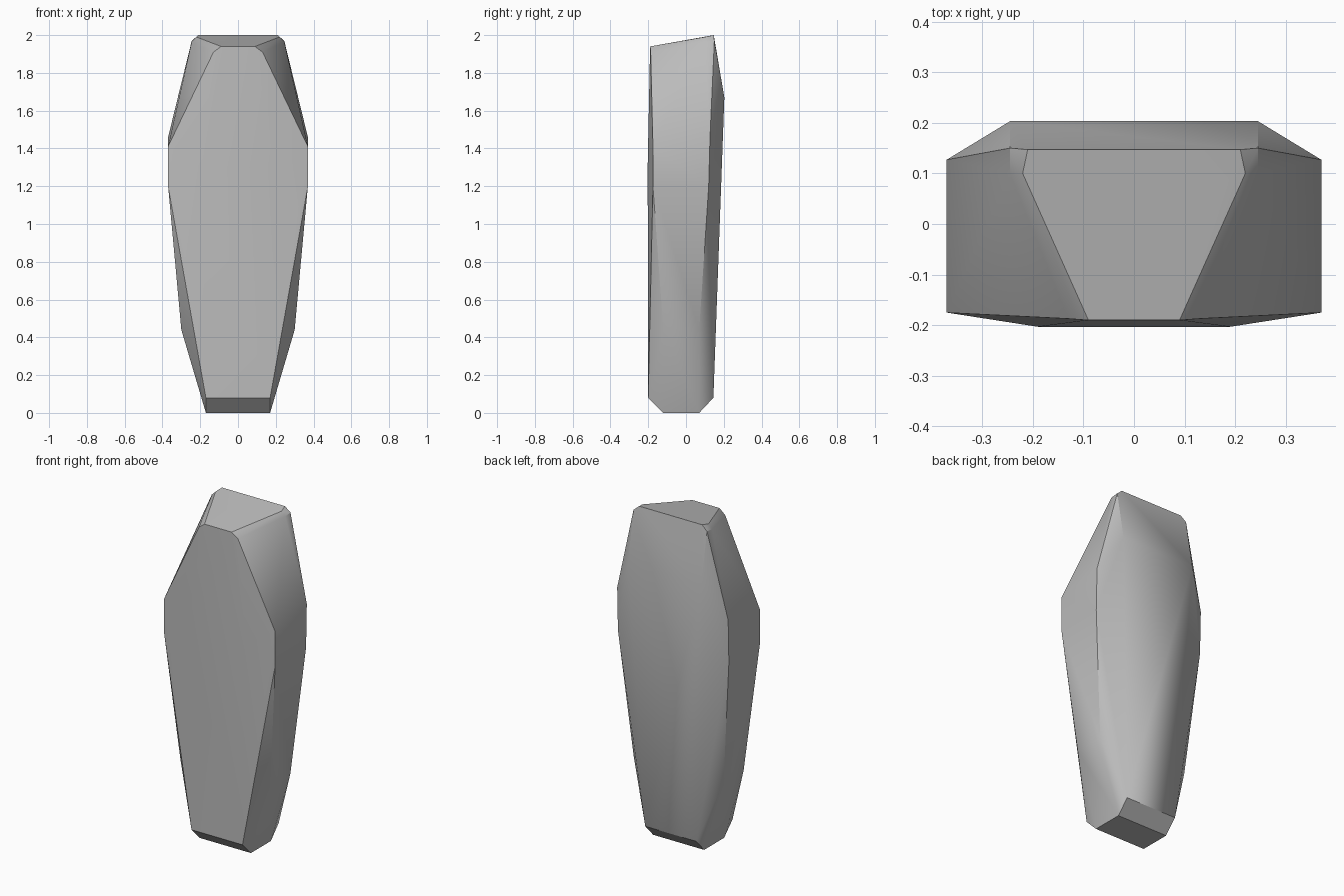
import bpy
import bmesh
from math import radians

cube = bpy.data.objects.get("Cube")
if cube:
    bpy.data.objects.remove(cube, do_unlink=True)


def make_material(name, grey):
    mat = bpy.data.materials.new(name)
    mat.use_nodes = True
    colour = (grey, grey, grey, 1)
    mat.diffuse_color = colour
    mat.node_tree.nodes["Principled BSDF"].inputs["Base Color"].default_value = colour
    return mat


# Corner points of one half, mirrored across x
front_outline = [
    (0.09, -0.19, 1.94), (0.13, -0.187, 1.91),
    (0.37, -0.175, 1.41), (0.37, -0.175, 1.2), (0.17, -0.2, 0.08),
]
front_bulge = [(0.19, -0.203, 1.3)]
back_outline = [
    (0.21, 0.147, 2.0), (0.22, 0.1, 1.99), (0.245, 0.1, 1.965), (0.245, 0.15, 1.97),
    (0.37, 0.127, 1.46), (0.37, 0.12, 1.2), (0.17, 0.145, 0.08),
]
back_ridge = [(0.245, 0.203, 1.67)]
lower_side = [(0.30, -0.12, 0.44), (0.30, 0.07, 0.44)]
foot = [(0.17, -0.12, 0), (0.17, 0.07, 0)]


def build_hull(name, points, material):
    """Wrap mirrored corner points in a closed faceted shell."""
    bm = bmesh.new()
    for x, y, z in points:
        for side in (-1, 1):
            bm.verts.new((side * x, y, z))
    bmesh.ops.convex_hull(bm, input=bm.verts[:])
    loose = [v for v in bm.verts if not v.link_faces]
    bmesh.ops.delete(bm, geom=loose, context='VERTS')
    bmesh.ops.dissolve_limit(bm, angle_limit=radians(1),
                             verts=bm.verts[:], edges=bm.edges[:])
    bmesh.ops.recalc_face_normals(bm, faces=bm.faces[:])
    mesh = bpy.data.meshes.new(name)
    bm.to_mesh(mesh)
    bm.free()
    mesh.materials.append(material)
    obj = bpy.data.objects.new(name, mesh)
    bpy.context.collection.objects.link(obj)
    return obj


# Tapered body, smooth across its soft edges
stone = make_material("light grey", 0.5)
body = build_hull("casket_body", front_outline + front_bulge + back_outline
                  + back_ridge + lower_side + foot, stone)
bpy.ops.object.select_all(action='DESELECT')
body.select_set(True)
bpy.context.view_layer.objects.active = body
bpy.ops.object.shade_smooth_by_angle(angle=radians(30))
